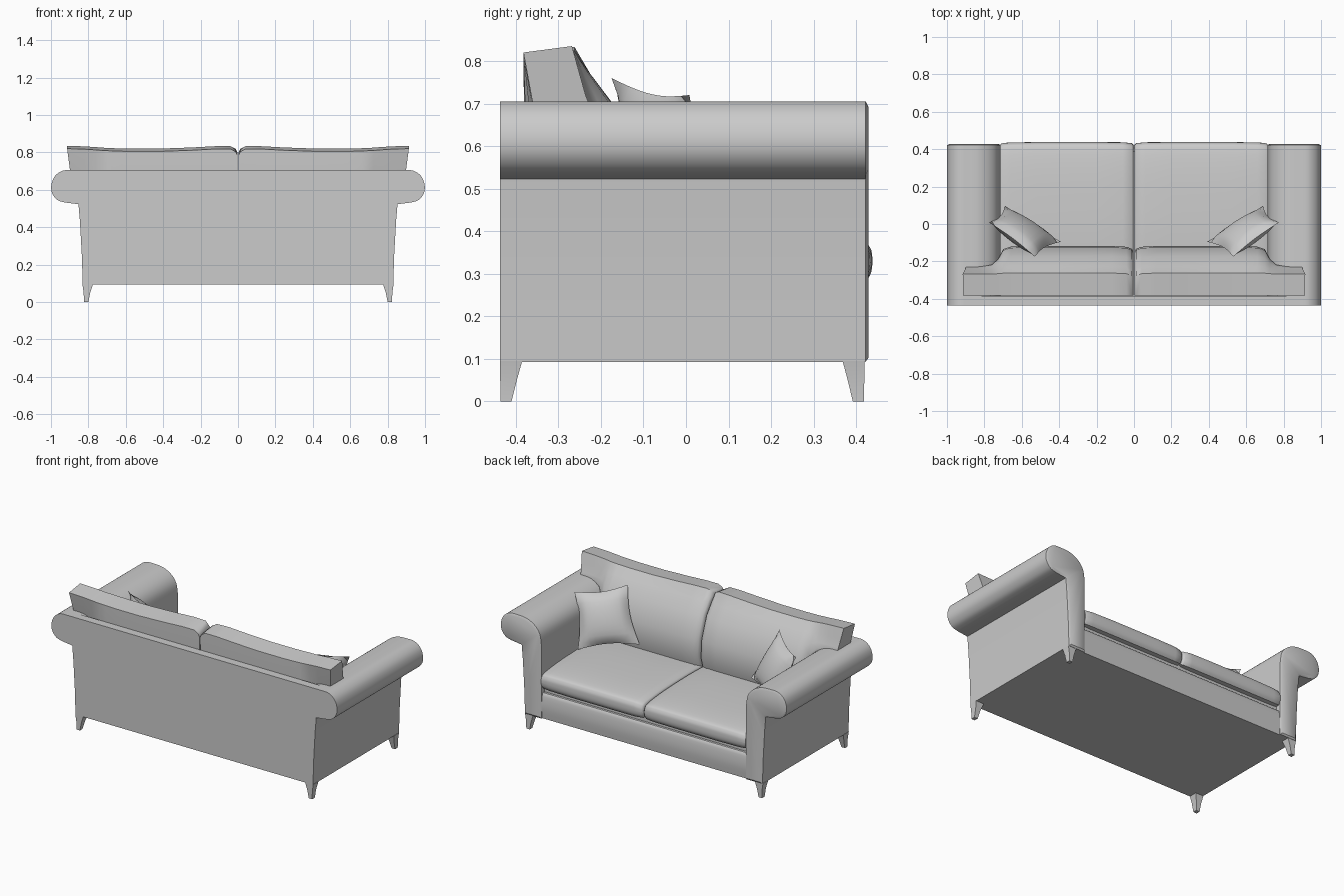
import bpy, bmesh, math
from mathutils import Vector

old = bpy.data.objects.get("Cube")
if old:
    bpy.data.objects.remove(old, do_unlink=True)

fabric = bpy.data.materials.new("grey_fabric")
fabric.use_nodes = True
GREY = (0.6, 0.6, 0.6, 1)
fabric.diffuse_color = GREY
fabric.node_tree.nodes["Principled BSDF"].inputs["Base Color"].default_value = GREY


def finish(name, bm, angle=35):
    bmesh.ops.recalc_face_normals(bm, faces=bm.faces)
    me = bpy.data.meshes.new(name)
    bm.to_mesh(me)
    bm.free()
    me.materials.append(fabric)
    ob = bpy.data.objects.new(name, me)
    bpy.context.collection.objects.link(ob)
    bpy.ops.object.select_all(action='DESELECT')
    ob.select_set(True)
    bpy.context.view_layer.objects.active = ob
    bpy.ops.object.shade_smooth_by_angle(angle=math.radians(angle))
    return ob


def loft(name, rings, angle=35, front_inset=None):
    """Skin closed rings of equal length and cap both ends."""
    bm = bmesh.new()
    rows = [[bm.verts.new(p) for p in ring] for ring in rings]
    n = len(rows[0])
    for a, b in zip(rows, rows[1:]):
        for i in range(n):
            j = (i + 1) % n
            bm.faces.new((a[i], a[j], b[j], b[i]))
    bm.faces.new(rows[0])
    cap = bm.faces.new(rows[-1])
    if front_inset:
        bmesh.ops.recalc_face_normals(bm, faces=bm.faces)
        bmesh.ops.inset_region(bm, faces=[cap], thickness=front_inset[0],
                               depth=front_inset[1])
    return finish(name, bm, angle)


def smooth(points, steps=4, fixed=0):
    """Rounded open curve through the points (Catmull-Rom)."""
    p = [Vector(q) for q in points]
    p = [p[0]] + p + [p[-1]]
    out = []
    for k in range(1, len(p) - 2):
        a, b, c, d = p[k - 1:k + 3]
        for s in range(steps):
            t = s / steps
            out.append(0.5 * (2 * b + (c - a) * t + (2 * a - 5 * b + 4 * c - d) * t**2
                              + (3 * b - a - 3 * c + d) * t**3))
    return out + [p[-1]]


def box(name, x, y0, y1, z0, z1):
    ring = lambda y: [(-x, y, z0), (x, y, z0), (x, y, z1), (-x, y, z1)]
    return loft(name, [ring(y0), ring(y1)])


# Base, deck, back panel and front rail
box("base", 0.74, -0.436, 0.40, 0.093, 0.25)
box("deck", 0.73, -0.40, 0.39, 0.25, 0.29)
box("back_panel", 0.92, -0.437, -0.385, 0.55, 0.705)
box("back_panel_lower", 0.82, -0.437, -0.385, 0.093, 0.56)
rail = smooth([(0.39, 0.25), (0.412, 0.245), (0.421, 0.17), (0.415, 0.093)])
rail = [(0.37, 0.25)] + [tuple(p) for p in rail] + [(0.37, 0.093)]
loft("front_rail", [[(x, y, z) for y, z in rail] for x in (-0.73, 0.73)])

# Rolled arm outline in x and z
roll = smooth([(0.925, 0.532), (0.965, 0.545), (0.993, 0.58), (0.998, 0.625),
               (0.98, 0.672), (0.94, 0.701), (0.89, 0.705), (0.82, 0.699),
               (0.76, 0.668), (0.726, 0.62), (0.715, 0.55)])
arm = [Vector(p) for p in ((0.715, 0.093), (0.83, 0.093), (0.835, 0.25),
                           (0.845, 0.43), (0.853, 0.523))] + roll

# Seat cushion slices: x, shrink at the ends
seat_slices = [(0.002, 0.016), (0.012, 0.006), (0.06, 0.001), (0.2, 0),
               (0.36, 0), (0.52, 0), (0.66, 0.002), (0.7, 0.005), (0.714, 0.01)]
seat_curve = smooth([(0.421, 0.28), (0.434, 0.30), (0.438, 0.33), (0.432, 0.362),
                     (0.40, 0.382), (0.25, 0.398), (0.0, 0.405), (-0.2, 0.40)])

# Back cushion sections in y and z: between the arms, and over an arm
body = [(-0.36, 0.38), (-0.38, 0.66), (-0.382, -0.015), (-0.262, 0.0),
        (-0.225, 0.77), (-0.172, 0.70), (-0.125, 0.57), (-0.118, 0.46), (-0.14, 0.38)]
wing = [(-0.35, 0.66), (-0.36, 0.70), (-0.382, -0.015), (-0.268, 0.0),
        (-0.25, 0.77), (-0.236, 0.72), (-0.228, 0.70), (-0.23, 0.68), (-0.24, 0.66)]
# x, share of wing, top height, pull towards the rear
back_slices = [(0.003, 0, 0.80, 0.03), (0.012, 0, 0.818, 0.015), (0.04, 0, 0.833, 0.004),
               (0.12, 0, 0.833, 0), (0.25, 0, 0.826, 0), (0.42, 0, 0.82, 0),
               (0.58, 0, 0.82, 0), (0.66, 0.03, 0.822, 0), (0.70, 0.15, 0.824, 0),
               (0.725, 0.6, 0.825, 0), (0.76, 0.9, 0.828, 0), (0.82, 1, 0.832, 0),
               (0.915, 1, 0.835, 0)]


def back_ring(side, x, share, top, pull):
    ring = []
    for i, (b, w) in enumerate(zip(body, wing)):
        y, z = Vector(b).lerp(Vector(w), share)
        if i in (2, 3):
            z += top
        if i > 2:
            y -= pull
        # the outer end leans inwards towards its foot
        lean = 0.02 * share * (0.83 - z) / 0.15 if x > 0.9 else 0
        ring.append((side * (x - lean), y, z))
    return ring


def pillow(name, side, corners, thick=0.055, n=10):
    """Square scatter cushion with pinched sides, swollen in the middle."""
    a, b, c, d = [Vector((side * p[0], p[1], p[2])) for p in corners]
    mid = (a + b + c + d) / 4
    normal = (b - a).cross(d - a).normalized()
    bm = bmesh.new()
    for face in (1, -1):
        grid = []
        for i in range(n + 1):
            row = []
            for j in range(n + 1):
                u, v = i / n, j / n
                p = a.lerp(b, u).lerp(d.lerp(c, u), v)
                eu, ev = 1 - (2 * u - 1)**2, 1 - (2 * v - 1)**2
                p = p.lerp(mid, 0.12 * max(eu * (1 - ev), ev * (1 - eu)))
                row.append(bm.verts.new(p + normal * face * thick * (eu * ev)**0.6))
            grid.append(row)
        for i in range(n):
            for j in range(n):
                bm.faces.new((grid[i][j], grid[i + 1][j], grid[i + 1][j + 1], grid[i][j + 1]))
    bmesh.ops.remove_doubles(bm, verts=bm.verts, dist=0.0005)
    finish(name, bm, 40)


for side, tag in ((1, "left"), (-1, "right")):
    loft(tag + "_arm", [[(side * x, y, z) for x, z in arm] for y in (-0.437, 0.422)],
         front_inset=(0.014, 0.007))

    rings = []
    for x, s in seat_slices:
        ring = [(side * x, y - s, z - s * (1 if z > 0.33 else -0.5)) for y, z in seat_curve]
        rings.append(ring + [(side * x, -0.2, 0.28)])
    loft(tag + "_seat_cushion", rings, 50)

    loft(tag + "_back_cushion", [back_ring(side, *s) for s in back_slices], 40)

    pillow(tag + "_pillow", side, [(0.69, 0.095, 0.41), (0.39, -0.095, 0.45),
                                   (0.53, -0.175, 0.76), (0.775, 0.008, 0.72)])

    # Tapered feet: y at the top, y at the floor
    for place, top, low in (("rear", (-0.437, -0.385), (-0.436, -0.41)),
                            ("front", (0.368, 0.42), (0.392, 0.418))):
        rings = []
        for z, x0, x1, t in ((0, 0.80, 0.824, 0), (0.05, 0.79, 0.825, 0.5), (0.095, 0.775, 0.832, 1)):
            y0, y1 = (l + (h - l) * t for l, h in zip(low, top))
            rings.append([(side * x, y, z) for x, y in ((x0, y0), (x1, y0), (x1, y1), (x0, y1))])
        loft(f"{tag}_{place}_foot", rings)
